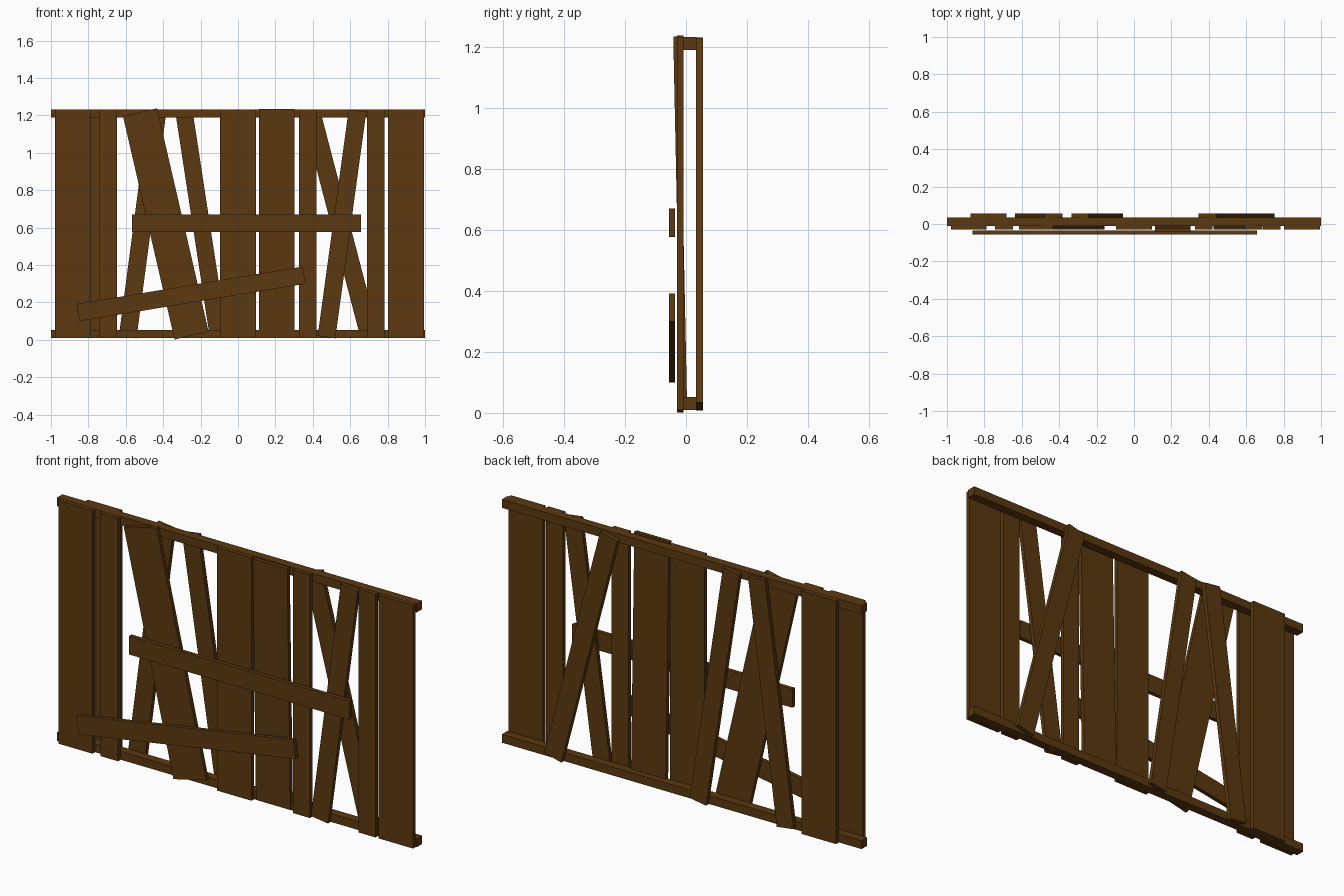
import bpy
from math import radians

if "Cube" in bpy.data.objects:
    bpy.data.objects.remove(bpy.data.objects["Cube"])

wood = bpy.data.materials.new("dark_brown_wood")
wood.diffuse_color = (0.105, 0.040, 0.005, 1)
wood.use_nodes = True
wood.node_tree.nodes["Principled BSDF"].inputs["Base Color"].default_value = wood.diffuse_color


def board(name, x, y, z, w, d, h, lean=0.0, tip=0.0):
    """Box board; lean turns it in the fence plane, tip pitches it forward (degrees)."""
    bpy.ops.mesh.primitive_cube_add(size=1, location=(x, y, z))
    ob = bpy.context.object
    ob.name = name
    ob.scale = (w, d, h)
    ob.rotation_euler = (radians(tip), radians(lean), 0)
    ob.data.materials.append(wood)
    return ob


MID, LEN = 0.62, 1.222

# Long rails
for name, z in (("bottom_rail", 0.031), ("top_rail", 1.211)):
    board(name, 0, 0.012, z, 2.0, 0.044, 0.042)

# Front slats: centre x, width, length, lean
for x, w, h, lean in (
    (-0.884, 0.190, LEN, 0),
    (-0.695, 0.098, LEN, 0),
    (-0.386, 0.187, 1.226, -13),
    (-0.001, 0.192, LEN, 0),
    (0.373, 0.094, LEN, 0),
    (0.556, 0.095, LEN, 7.8),
    (0.737, 0.095, LEN, 0),
    (0.898, 0.192, LEN, 0),
):
    board("front_slat", x, -0.019, MID, w, 0.02, h, lean)

# Loose front slat tipping forward at the top
board("tipped_slat", 0.207, -0.019, 0.624, 0.192, 0.02, LEN, 0, 1.2)

# Back slats
for x, w, h, lean in (
    (-0.777, 0.192, LEN, 0),
    (-0.510, 0.095, LEN, 7.5),
    (-0.197, 0.092, LEN, -8.7),
    (0.547, 0.098, 1.235, -14.6),
):
    board("back_slat", x, 0.044, MID, w, 0.022, h, lean)

# Boards nailed across the front
board("cross_board", 0.046, -0.046, 0.624, 1.225, 0.02, 0.093)
board("slanted_cross_board", -0.251, -0.046, 0.246, 1.225, 0.02, 0.093, -9.4)
